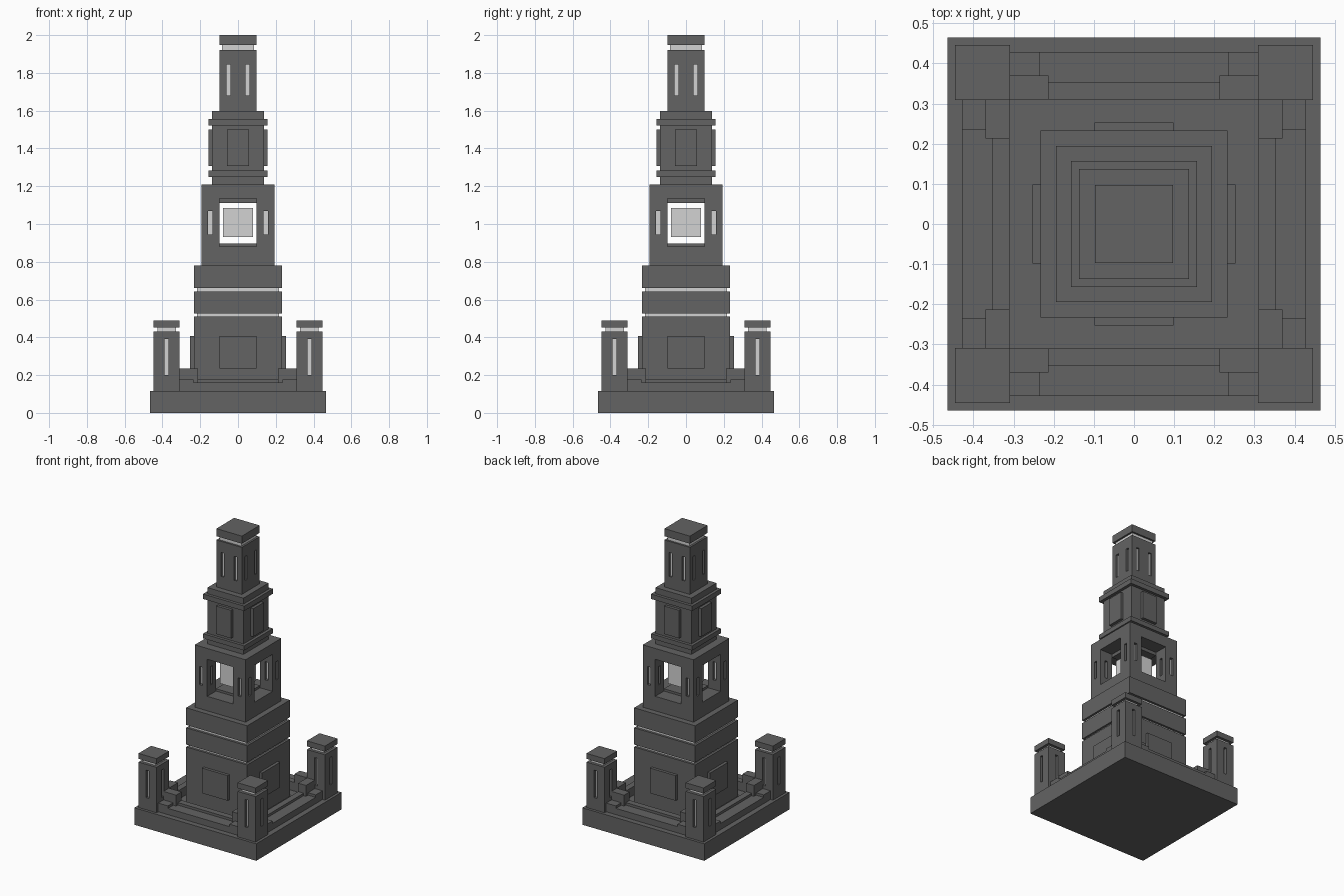
import bpy, bmesh
from mathutils import Matrix
from math import pi

if "Cube" in bpy.data.objects:
    bpy.data.objects.remove(bpy.data.objects["Cube"])


def material(name, v):
    m = bpy.data.materials.new(name)
    m.diffuse_color = (v, v, v, 1)
    m.use_nodes = True
    m.node_tree.nodes["Principled BSDF"].inputs["Base Color"].default_value = m.diffuse_color
    return m


DARK = material("dark stone", 0.125)
LIGHT = material("pale glow", 0.65)


def box(name, x, y, z, mat=DARK):
    """Box from (min, max) ranges."""
    bm = bmesh.new()
    bmesh.ops.create_cube(bm, size=1)
    for v in bm.verts:
        for i, (a, b) in enumerate((x, y, z)):
            v.co[i] = a if v.co[i] < 0 else b
    me = bpy.data.meshes.new(name)
    bm.to_mesh(me)
    bm.free()
    me.materials.append(mat)
    ob = bpy.data.objects.new(name, me)
    bpy.context.collection.objects.link(ob)
    return ob


def block(name, h, z0, z1, mat=DARK, c=(0, 0)):
    """Square block of half width h about centre c."""
    return box(name, (c[0] - h, c[0] + h), (c[1] - h, c[1] + h), (z0, z1), mat)


def cut(ob, x, y, z):
    """Cut a box-shaped opening out of ob and discard the cutter."""
    cutter = box("cutter", x, y, z)
    cutter.hide_render = True
    mod = ob.modifiers.new("cut", 'BOOLEAN')
    mod.operation = 'DIFFERENCE'
    mod.solver = 'EXACT'
    mod.object = cutter
    dg = bpy.context.evaluated_depsgraph_get()
    me = bpy.data.meshes.new_from_object(ob.evaluated_get(dg))
    ob.modifiers.clear()
    ob.data = me
    bpy.data.objects.remove(cutter)


def slots(ob, offsets, z, c=(0, 0)):
    """Narrow slots running through ob along both x and y."""
    for o in offsets:
        cut(ob, (c[0] + o - .011, c[0] + o + .011), (c[1] - 1, c[1] + 1), z)
        cut(ob, (c[0] - 1, c[0] + 1), (c[1] + o - .011, c[1] + o + .011), z)


def four_sides(ob):
    """Repeat a front part on the other three sides."""
    for k in range(1, 4):
        o = ob.copy()
        o.matrix_world = Matrix.Rotation(k * pi / 2, 4, 'Z')
        bpy.context.collection.objects.link(o)


# base slab
block("base_slab", .465, 0, .117)

# corner posts with glowing core, slots and cap
for sx in (-1, 1):
    for sy in (-1, 1):
        c = (sx * .378, sy * .378)
        post = block("corner_post", .0685, .117, .43, DARK, c)
        slots(post, (0,), (.2, .39), c)
        block("corner_post_core", .049, .15, .455, LIGHT, c)
        block("corner_post_cap", .0685, .452, .49, DARK, c)

# benches between the posts
four_sides(box("bench_seat", (-.235, .235), (-.428, -.352), (.117, .16)))
four_sides(box("bench_back", (-.213, .213), (-.352, -.31), (.117, .177)))
for s in (-1, 1):
    a, b = sorted((s * .213, s * .31))
    four_sides(box("bench_corner_block", (a, b), (-.37, -.31), (.117, .235)))
    a, b = sorted((s * .235, s * .31))
    four_sides(box("bench_end", (a, b), (-.428, -.37), (.117, .177)))

# lower tower: three blocks with glowing joints
block("lower_block", .233, .117, .51)
block("lower_joint", .217, .51, .527, LIGHT)
block("lower_band", .233, .527, .642)
block("upper_joint", .217, .642, .662, LIGHT)
block("upper_band", .233, .662, .78)
four_sides(box("lower_panel", (-.098, .098), (-.253, -.23), (.235, .408)))

# lantern room: open on four sides, slotted corner pillars
room = block("lantern_room", .194, .78, 1.21)
cut(room, (-.099, .099), (-1, 1), (.88, 1.135))
cut(room, (-1, 1), (-.099, .099), (.88, 1.135))
slots(room, (-.147, .147), (.945, 1.07))
for sx in (-1, 1):
    for sy in (-1, 1):
        block("pillar_core", .028, .92, 1.1, LIGHT, (sx * .147, sy * .147))
block("lantern_floor_plate", .099, .87, .896)
block("lantern_ceiling_plate", .099, 1.112, 1.145)
block("lantern_light", .08, .93, 1.085, LIGHT)

# panelled section with two collars
block("panelled_section", .137, 1.21, 1.598)
block("lower_collar", .157, 1.25, 1.282)
block("upper_collar", .157, 1.522, 1.556)
four_sides(box("upper_panel", (-.057, .057), (-.157, -.13), (1.307, 1.5)))

# top shaft with glowing core and cap
shaft = block("top_shaft", .097, 1.598, 1.922)
slots(shaft, (-.05, .05), (1.68, 1.845))
block("top_shaft_core", .084, 1.64, 1.96, LIGHT)
block("top_cap", .097, 1.948, 2.0)
